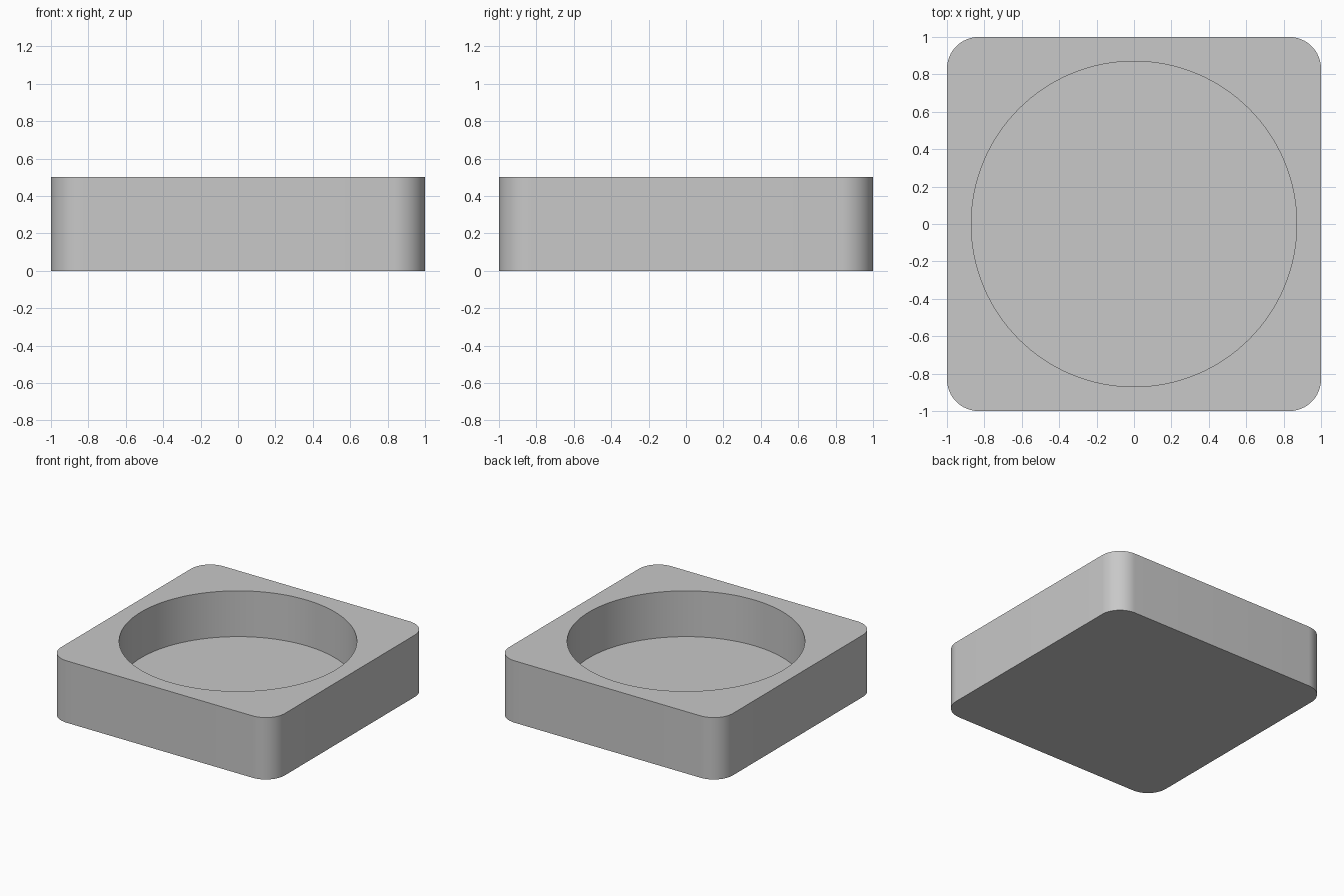
import bpy
import bmesh
import math
from mathutils import Matrix

HEIGHT = 0.5
CORNER_RADIUS = 0.17
RECESS_RADIUS = 0.87
FLOOR = 0.13

default = bpy.data.objects.get("Cube")
if default:
    bpy.data.objects.remove(default, do_unlink=True)

grey = bpy.data.materials.new("light grey")
grey.use_nodes = True
colour = (0.58, 0.58, 0.58, 1)
grey.diffuse_color = colour
grey.node_tree.nodes["Principled BSDF"].inputs["Base Color"].default_value = colour


def make_object(name, bm):
    mesh = bpy.data.meshes.new(name)
    bm.to_mesh(mesh)
    bm.free()
    mesh.materials.append(grey)
    obj = bpy.data.objects.new(name, mesh)
    bpy.context.collection.objects.link(obj)
    return obj


# Square block with rounded vertical corners
bm = bmesh.new()
bmesh.ops.create_cube(bm, size=2, matrix=Matrix.Translation((0, 0, HEIGHT / 2))
                      @ Matrix.Diagonal((1, 1, HEIGHT / 2, 1)))
uprights = [e for e in bm.edges if abs(e.verts[0].co.z - e.verts[1].co.z) > 0.1]
bmesh.ops.bevel(bm, geom=uprights, offset=CORNER_RADIUS, segments=16,
                profile=0.5, affect='EDGES')
tray = make_object("square_tray", bm)

# Round recess, open at the top
bm = bmesh.new()
bmesh.ops.create_cone(bm, cap_ends=True, segments=128, radius1=RECESS_RADIUS,
                      radius2=RECESS_RADIUS, depth=HEIGHT,
                      matrix=Matrix.Translation((0, 0, FLOOR + HEIGHT / 2)))
cutter = make_object("recess_cutter", bm)
cutter.hide_render = True

recess = tray.modifiers.new("Recess", 'BOOLEAN')
recess.operation = 'DIFFERENCE'
recess.solver = 'EXACT'
recess.object = cutter

bpy.ops.object.select_all(action='DESELECT')
tray.select_set(True)
bpy.context.view_layer.objects.active = tray
bpy.ops.object.modifier_apply(modifier=recess.name)
bpy.data.objects.remove(cutter, do_unlink=True)
bpy.ops.object.shade_smooth_by_angle(angle=math.radians(30))
